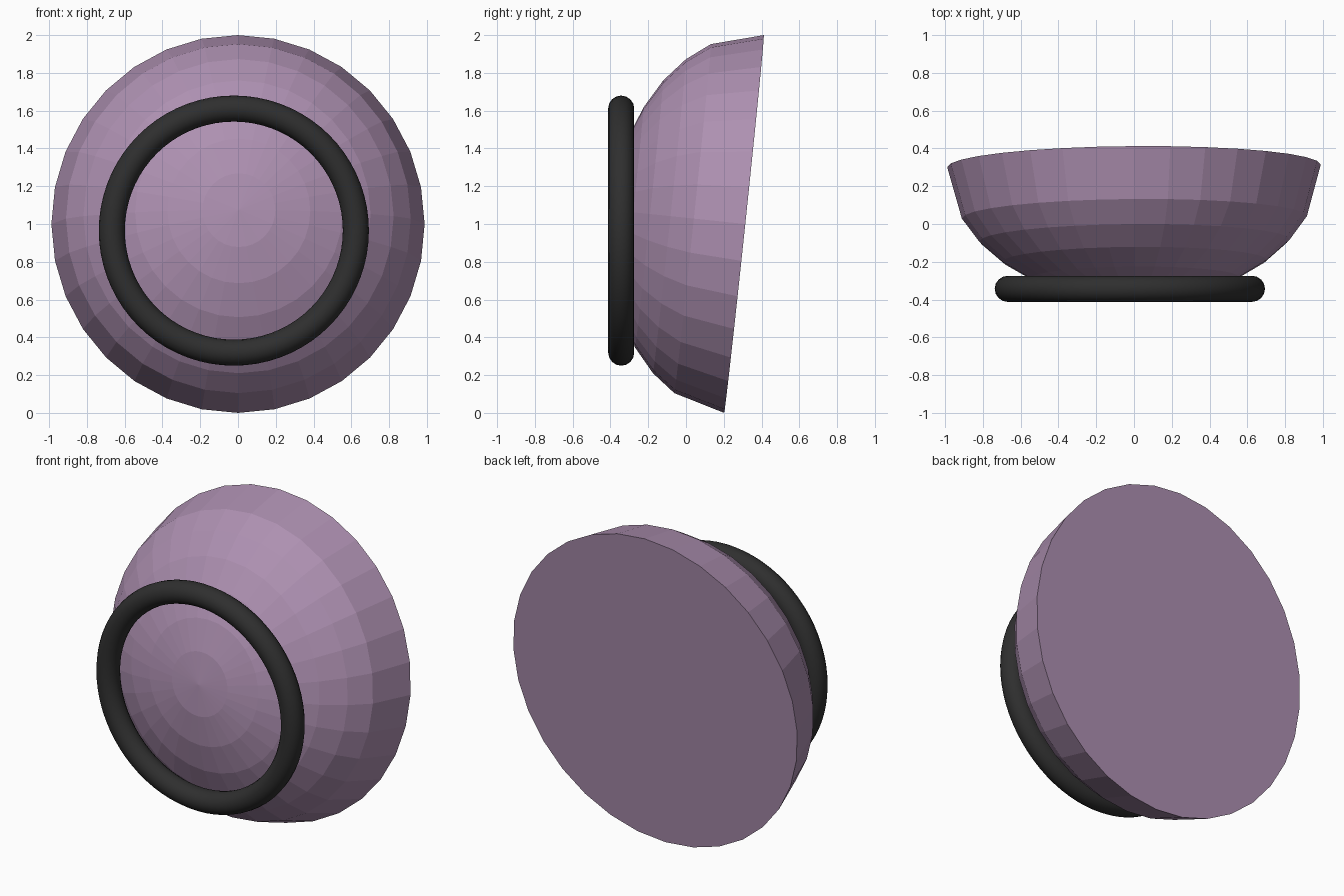
import bpy, bmesh, math
from mathutils import Matrix, Vector

if "Cube" in bpy.data.objects:
    bpy.data.objects.remove(bpy.data.objects["Cube"])


def material(name, rgb):
    m = bpy.data.materials.new(name)
    m.diffuse_color = (*rgb, 1)
    m.use_nodes = True
    m.node_tree.nodes["Principled BSDF"].inputs["Base Color"].default_value = m.diffuse_color
    return m


purple = material("dusty_purple", (0.42, 0.28, 0.44))
black = material("soft_black", (0.028, 0.028, 0.028))

# Flattened half-sphere body: flat back, pole towards the front, leaning 6 degrees
SEGS, RX, RZ, DEPTH = 32, 0.988, 1.0055, 0.714
bm = bmesh.new()
rings = []
for step in (0, 2, 3, 4, 5, 6, 7):
    lat = math.radians(11.25 * step)
    rings.append([bm.verts.new((RX * math.cos(lat) * math.cos(2 * math.pi * i / SEGS),
                                -DEPTH * math.sin(lat),
                                RZ * math.cos(lat) * math.sin(2 * math.pi * i / SEGS)))
                  for i in range(SEGS)])
pole = bm.verts.new((0, -DEPTH, 0))
bm.faces.new(rings[0])
for a, b in zip(rings, rings[1:]):
    for i in range(SEGS):
        j = (i + 1) % SEGS
        bm.faces.new((a[i], a[j], b[j], b[i]))
for i in range(SEGS):
    bm.faces.new((rings[-1][i], rings[-1][(i + 1) % SEGS], pole))
bmesh.ops.recalc_face_normals(bm, faces=bm.faces)
bm.transform(Matrix.Translation(Vector((0, 0.307, 1.0)))
             @ Matrix.Rotation(math.radians(0.4), 4, 'Z')
             @ Matrix.Rotation(math.radians(-6), 4, 'X'))
mesh = bpy.data.meshes.new("dome_body")
bm.to_mesh(mesh)
bm.free()
mesh.materials.append(purple)
dome = bpy.data.objects.new("dome_body", mesh)
bpy.context.collection.objects.link(dome)

# Upright round ring around the front of the dome
bpy.ops.mesh.primitive_torus_add(major_radius=0.646, minor_radius=0.069,
                                 major_segments=72, minor_segments=16,
                                 location=(-0.022, -0.343, 0.965),
                                 rotation=(math.pi / 2, 0, 0))
ring = bpy.context.object
ring.name = "front_ring"
ring.data.materials.append(black)
bpy.ops.object.shade_smooth()
